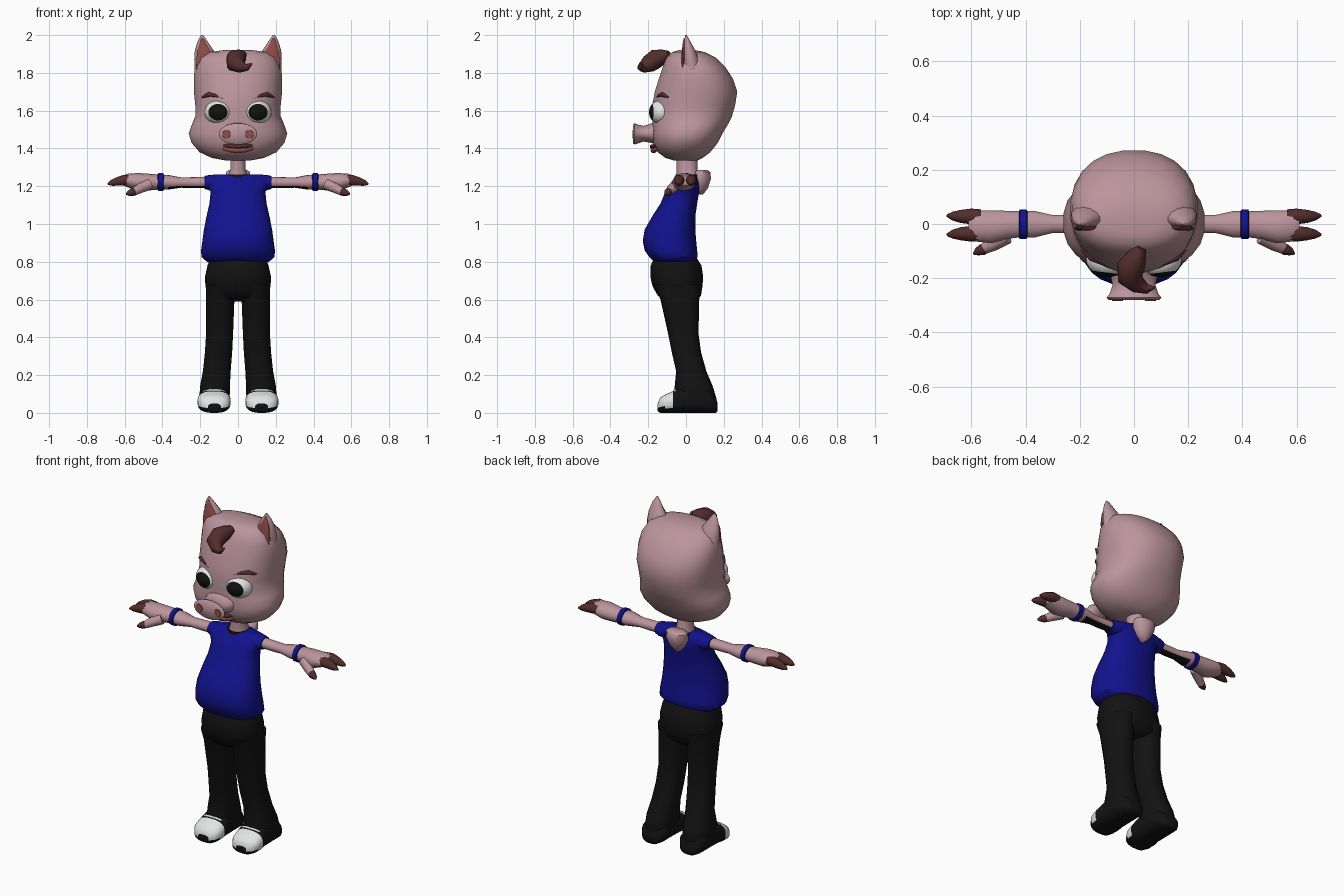
import bpy, bmesh, math
from mathutils import Vector, Matrix


def material(name, r, g, b):
    m = bpy.data.materials.new(name)
    m.diffuse_color = (r, g, b, 1)
    return m


SKIN = material("pink skin", .50, .30, .335)
BLUE = material("blue cloth", .006, .006, .27)
BLACK = material("black cloth", .006, .006, .006)
BROWN = material("dark brown", .085, .027, .025)
RED = material("dull red", .28, .075, .065)
WHITE = material("white", .75, .78, .76)


def finish(name, bm, mats, mirror=False, rule=None, angle=50):
    """Turn a bmesh into a smooth-shaded object, optionally mirrored in x."""
    bmesh.ops.recalc_face_normals(bm, faces=bm.faces)
    bm.normal_update()
    for f in bm.faces:
        f.smooth = True
        if rule:
            f.material_index = rule(f.calc_center_median(), f.normal)
    me = bpy.data.meshes.new(name)
    bm.to_mesh(me)
    bm.free()
    for m in mats:
        me.materials.append(m)
    me.set_sharp_from_angle(angle=math.radians(angle))
    ob = bpy.data.objects.new(name, me)
    bpy.context.collection.objects.link(ob)
    if mirror:
        ob.modifiers.new("mirror", 'MIRROR')
    return ob


def skin_rings(bm, rings):
    """Bridge rings of points and cap both ends."""
    rows = [[bm.verts.new(p) for p in r] for r in rings]
    n = len(rows[0])
    for a, b in zip(rows, rows[1:]):
        for i in range(n):
            j = (i + 1) % n
            bm.faces.new((a[i], a[j], b[j], b[i]))
    bm.faces.new(rows[0])
    bm.faces.new(rows[-1])


AXES = {'z': lambda w, u, v: (u, v, w),
        'x': lambda w, u, v: (w, u, v),
        'y': lambda w, u, v: (u, w, v)}


def loft(name, sections, mats, axis='z', n=20, p=2.0, mirror=False, rule=None):
    """Superellipse sections (w, u0, u1, v0, v1) stacked along an axis."""
    rings = []
    for w, u0, u1, v0, v1 in sections:
        ring = []
        for i in range(n):
            t = 2 * math.pi * (i + .5) / n
            c, s = math.cos(t), math.sin(t)
            cu = math.copysign(abs(c) ** (2 / p), c)
            sv = math.copysign(abs(s) ** (2 / p), s)
            ring.append(AXES[axis](w, (u0 + u1) / 2 + cu * (u1 - u0) / 2,
                                   (v0 + v1) / 2 + sv * (v1 - v0) / 2))
        rings.append(ring)
    bm = bmesh.new()
    skin_rings(bm, rings)
    return finish(name, bm, mats, mirror, rule)


def centred(rows):
    return [(w, -h, h, a, b) for w, h, a, b in rows]


def tube(name, pts, mat, n=10, mirror=False):
    """Round tapered tube through (x, y, z, radius) points."""
    ps = [Vector(p[:3]) for p in pts]
    rings = []
    for i, p in enumerate(ps):
        d = ps[min(i + 1, len(ps) - 1)] - ps[max(i - 1, 0)]
        up = Vector((0, 0, 1)) if abs(d.normalized().z) < .9 else Vector((1, 0, 0))
        a = d.cross(up).normalized()
        b = d.cross(a).normalized()
        r = pts[i][3]
        rings.append([p + r * (a * math.cos(2 * math.pi * k / n) + b * math.sin(2 * math.pi * k / n))
                      for k in range(n)])
    bm = bmesh.new()
    skin_rings(bm, rings)
    return finish(name, bm, [mat], mirror)


# Head with jowls
loft("head", centred([
    (1.335, .06, -.06, .06), (1.35, .14, -.11, .09), (1.38, .205, -.15, .13),
    (1.43, .248, -.175, .17), (1.48, .263, -.182, .195), (1.53, .245, -.18, .225),
    (1.57, .228, -.18, .245), (1.63, .228, -.18, .262), (1.70, .235, -.167, .273),
    (1.77, .236, -.145, .25), (1.83, .23, -.125, .21), (1.88, .205, -.105, .16),
    (1.91, .155, -.075, .10), (1.92, .08, -.04, .05)]), [SKIN], n=24, p=2.25)

# Ears with red inner faces
EAR = [(1.80, .07, .232, -.02, .09), (1.87, .10, .234, -.02, .07), (1.92, .128, .23, -.016, .05),
       (1.97, .162, .214, -.01, .022), (2.0, .184, .196, -.004, .004)]
loft("ear", EAR, [SKIN], n=12, mirror=True)
loft("inner_ear", [(w - .008, a + .012, b - .012, c - .007, c + .014) for w, a, b, c, d in EAR[:4]]
     + [(1.985, .186, .192, -.011, -.003)], [RED], n=12, mirror=True)

# Eyes: ball with its pole facing forward, pupil by ring
bm = bmesh.new()
bmesh.ops.create_uvsphere(bm, u_segments=24, v_segments=16, radius=1)
for f in bm.faces:
    f.material_index = 1 if f.calc_center_median().z > math.cos(math.radians(44)) else 0
shape = (Matrix.Translation((.106, -.138, 1.592)) @ Matrix.Rotation(math.radians(18), 4, 'Z')
         @ Matrix.Diagonal((.073, .056, .062, 1)) @ Matrix.Rotation(math.radians(-14), 4, 'Z')
         @ Matrix.Rotation(math.radians(90), 4, 'X'))
bmesh.ops.transform(bm, matrix=shape, verts=bm.verts)
finish("eye", bm, [WHITE, BLACK], True)

# Brows
tube("brow", [(.19, -.095, 1.672, .005), (.155, -.125, 1.686, .013), (.12, -.143, 1.68, .008),
              (.085, -.158, 1.665, .004), (.05, -.167, 1.655, .002)], BROWN, 8, True)

# Snout, nostrils and mouth
loft("snout", [(-.13, -.105, .105, 1.415, 1.56), (-.19, -.088, .088, 1.43, 1.53),
               (-.225, -.08, .08, 1.436, 1.52), (-.255, -.09, .09, 1.426, 1.527),
               (-.272, -.102, .102, 1.42, 1.534), (-.28, -.094, .094, 1.427, 1.527)], [SKIN], 'y')
loft("nostril", [(-.276, .038, .084, 1.45, 1.5), (-.284, .04, .082, 1.452, 1.498)], [RED], 'y', 12, mirror=True)
tube("mouth_line", [(-.10, -.14, 1.425, .006), (-.05, -.17, 1.413, .010), (0, -.18, 1.41, .012),
                    (.05, -.17, 1.413, .010), (.10, -.14, 1.425, .006)], BROWN)
tube("lower_lip", [(-.08, -.145, 1.40, .008), (-.04, -.165, 1.393, .014), (0, -.172, 1.39, .016),
                   (.04, -.165, 1.393, .014), (.08, -.145, 1.40, .008)], RED)

# Hair curl
tube("hair_curl", [(.03, -.09, 1.90, .018), (.01, -.12, 1.888, .038), (-.012, -.16, 1.873, .052),
                   (-.015, -.195, 1.85, .048), (.015, -.225, 1.832, .032), (.05, -.24, 1.83, .018),
                   (.075, -.235, 1.85, .004)], BROWN, 12)

# Neck and the bare nape above the shirt
loft("neck", centred([(1.18, .07, -.06, .06), (1.25, .055, -.05, .075), (1.29, .042, -.05, .06),
                      (1.38, .04, -.05, .06)]), [SKIN], n=14)
loft("nape", centred([(1.155, .012, .05, .09), (1.19, .045, .03, .118), (1.24, .068, .03, .134),
                      (1.275, .066, .045, .13), (1.285, .05, .055, .115)]), [SKIN], n=12)
loft("collar", centred([(1.23, .08, -.062, .085), (1.262, .07, -.056, .08)]), [BLACK], n=16)

# Shirt with round belly
loft("shirt", centred([
    (.80, .165, -.17, .045), (.825, .195, -.195, .063), (.86, .197, -.22, .06),
    (.91, .19, -.23, .055), (.97, .182, -.22, .05), (1.04, .168, -.18, .05),
    (1.11, .152, -.135, .06), (1.17, .146, -.11, .07), (1.20, .162, -.095, .072),
    (1.225, .174, -.075, .068), (1.25, .17, -.055, .06), (1.262, .13, -.045, .05)]), [BLUE], n=24, p=2.3)
loft("sleeve", [(.10, -.06, .06, 1.175, 1.262), (.15, -.05, .055, 1.178, 1.26),
                (.178, -.04, .045, 1.186, 1.254)], [BLUE], 'x', 14, mirror=True)

# Arms and hands; the underside of the upper arm is dark
loft("arm", [(.12, -.03, .035, 1.19, 1.25), (.24, -.034, .034, 1.19, 1.248), (.30, -.034, .034, 1.192, 1.246),
             (.37, -.052, .05, 1.182, 1.26), (.42, -.05, .048, 1.182, 1.262), (.47, -.057, .05, 1.178, 1.266),
             (.53, -.072, .052, 1.175, 1.27), (.585, -.066, .052, 1.195, 1.266), (.61, -.05, .042, 1.205, 1.255)],
     [SKIN, BLACK], 'x', 14, mirror=True,
     rule=lambda c, nrm: int(.17 < c.x < .38 and nrm.z < -.7))
loft("wristband", [(.393, -.05, .048, 1.18, 1.264), (.397, -.057, .055, 1.174, 1.27),
                   (.421, -.057, .055, 1.174, 1.27), (.425, -.05, .048, 1.18, 1.264)],
     [BLUE], 'x', 16, mirror=True)
for name, y in (("front_finger", -.036), ("back_finger", .028)):
    tube(name, [(.565, y, 1.232, .026), (.60, y, 1.233, .029), (.64, y, 1.225, .024),
                (.67, y * 1.05, 1.217, .016), (.69, y * 1.1, 1.212, .005)], BROWN, 10, True)
tube("thumb", [(.47, -.045, 1.21, .03), (.52, -.074, 1.188, .026), (.552, -.09, 1.17, .021)], SKIN, 10, True)
tube("thumb_tip", [(.54, -.084, 1.177, .02), (.56, -.095, 1.168, .021), (.58, -.103, 1.162, .014),
                   (.592, -.11, 1.158, .004)], BROWN, 10, True)

# Trousers
loft("hips", centred([(.59, .08, -.10, .05), (.62, .15, -.15, .08), (.67, .174, -.178, .088),
                      (.72, .176, -.19, .092), (.78, .163, -.188, .083), (.84, .14, -.16, .045)]),
     [BLACK], n=24, p=2.3)
loft("trouser_leg", [(.05, .05, .20, -.05, .15), (.07, .043, .206, -.065, .163), (.14, .042, .202, -.06, .142),
                     (.22, .038, .187, -.052, .108), (.32, .03, .176, -.075, .08), (.42, .025, .17, -.095, .066),
                     (.60, .018, .171, -.135, .07), (.68, .01, .172, -.17, .085)],
     [BLACK], n=18, p=2.3, mirror=True)

# Shoes with white toe caps and a lace bar
loft("shoe", [(-.15, .09, .16, .01, .05), (-.138, .058, .192, 0, .08), (-.11, .042, .212, 0, .098),
              (-.07, .038, .215, 0, .115), (-.03, .042, .208, 0, .14), (.06, .045, .206, 0, .14),
              (.13, .05, .20, 0, .11), (.158, .07, .18, 0, .08), (.168, .09, .16, .01, .05)],
     [BLACK, WHITE], 'y', 20, 2.6, True,
     rule=lambda c, nrm: int(c.y < -.07 and c.z > .03))
tube("shoe_lace", [(.07, -.055, .112, .006), (.10, -.06, .12, .007), (.15, -.06, .12, .007),
                   (.185, -.055, .112, .006)], WHITE, 8, True)
